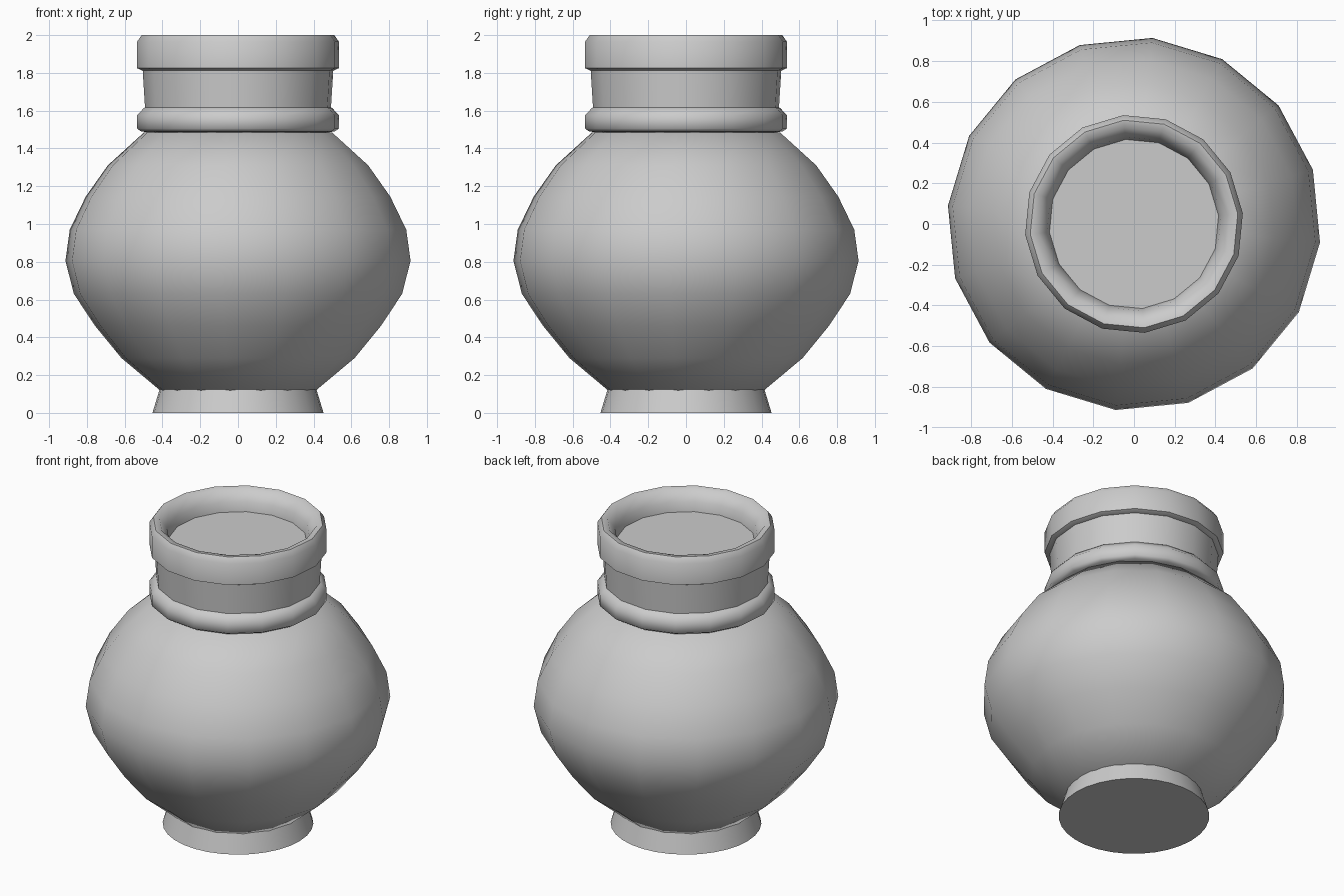
import bpy
import bmesh
from math import cos, sin, pi, radians

cube = bpy.data.objects.get("Cube")
if cube:
    bpy.data.objects.remove(cube, do_unlink=True)

clay = bpy.data.materials.new("grey clay")
clay.use_nodes = True
COLOUR = (0.6, 0.6, 0.6, 1)
clay.diffuse_color = COLOUR
clay.node_tree.nodes["Principled BSDF"].inputs["Base Color"].default_value = COLOUR


def lathe(name, profile, sides, turn, closed=False, cap_ends=False, sharp=60):
    """Spin a (radius, height) profile, listed from bottom to top, around z."""
    bm = bmesh.new()
    rings = []
    for r, z in profile:
        angles = [turn + 2 * pi * i / sides for i in range(sides)]
        rings.append([bm.verts.new((r * cos(a), r * sin(a), z)) for a in angles])
    pairs = list(zip(rings, rings[1:]))
    if closed:
        pairs.append((rings[-1], rings[0]))
    for low, high in pairs:
        for i in range(sides):
            j = (i + 1) % sides
            bm.faces.new((low[i], low[j], high[j], high[i]))
    if cap_ends:
        bm.faces.new(rings[0][::-1])
        bm.faces.new(rings[-1])
    bmesh.ops.recalc_face_normals(bm, faces=bm.faces)
    mesh = bpy.data.meshes.new(name)
    bm.to_mesh(mesh)
    bm.free()
    mesh.materials.append(clay)
    obj = bpy.data.objects.new(name, mesh)
    bpy.context.collection.objects.link(obj)
    bpy.ops.object.select_all(action="DESELECT")
    obj.select_set(True)
    bpy.context.view_layer.objects.active = obj
    bpy.ops.object.shade_smooth_by_angle(angle=radians(sharp))
    return obj


TURN = 2 * pi / 64

# Flared foot with a flat base
lathe("foot", [(0.453, 0), (0.415, 0.125)], 32, 0, cap_ends=True, sharp=50)

# Round belly
lathe("belly", [(0.41, 0.115), (0.62, 0.29), (0.76, 0.46), (0.873, 0.63),
                (0.918, 0.805), (0.895, 0.97), (0.81, 1.145), (0.693, 1.31),
                (0.50, 1.485)], 16, -TURN, cap_ends=True)

# Neck, with the flat surface inside the mouth as its top
lathe("neck", [(0.485, 1.46), (0.495, 1.62), (0.508, 1.83)], 16, TURN)
lathe("mouth_floor", [(0.42, 1.86), (0.42, 1.87)], 16, TURN, cap_ends=True)

# Raised collar at the base of the neck
lathe("collar", [(0.47, 1.485), (0.515, 1.49), (0.537, 1.505), (0.537, 1.575),
                 (0.50, 1.615), (0.47, 1.62)], 16, TURN, closed=True)

# Thick rolled lip
lathe("lip", [(0.415, 1.82), (0.51, 1.812), (0.537, 1.825), (0.537, 1.965),
              (0.512, 2.0), (0.475, 1.995), (0.43, 1.93), (0.415, 1.86)],
      16, TURN, closed=True)
